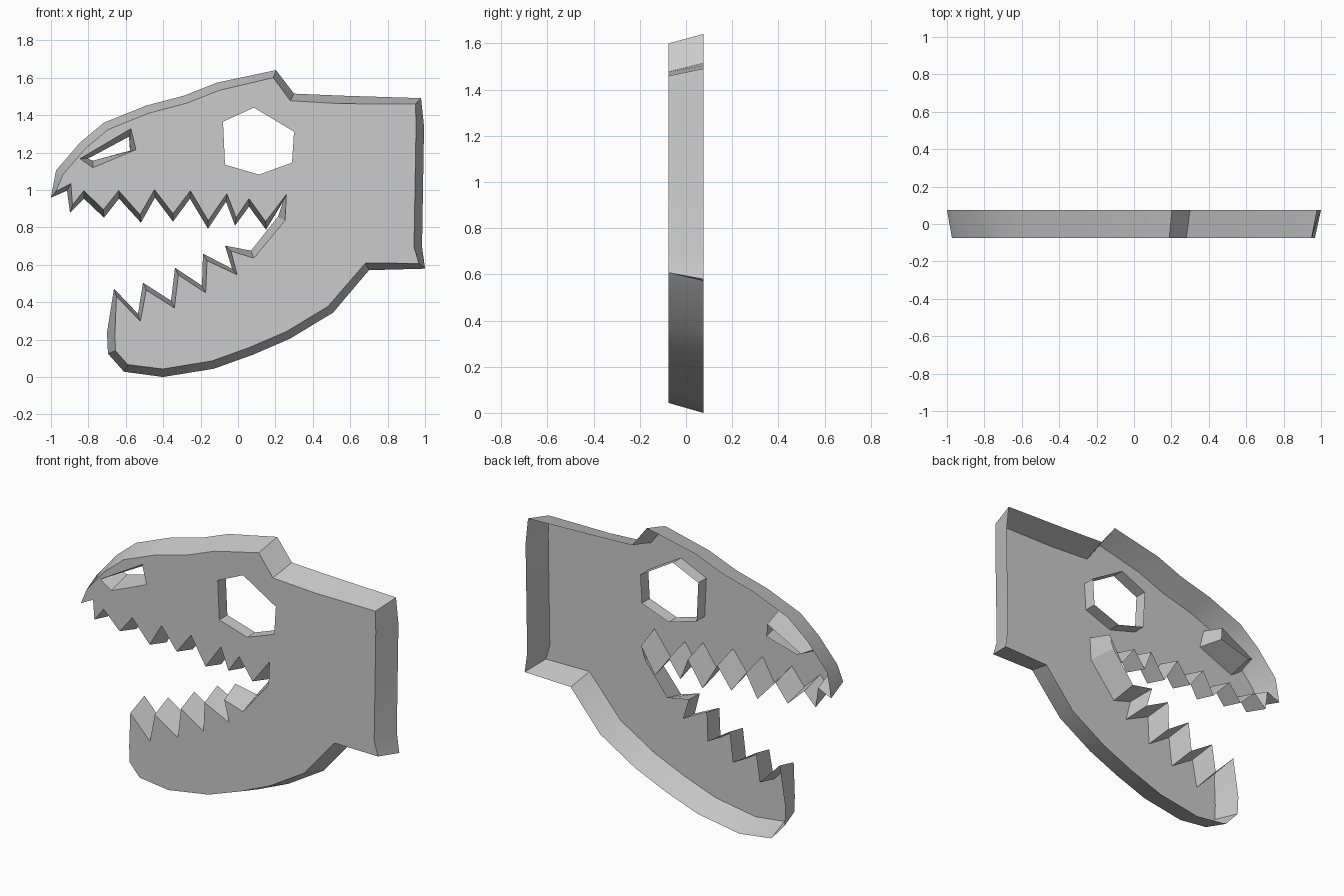
import bpy, bmesh, math
from mathutils import Vector
from mathutils.geometry import tessellate_polygon

if "Cube" in bpy.data.objects:
    bpy.data.objects.remove(bpy.data.objects["Cube"])

UNIT = 187.0      # drawing units per model unit
BASE = 379.3      # drawing height of the ground
HALF = 0.075      # half the plate depth
BEVEL = 0.043     # how far the front outline is drawn in

# Back outline, clockwise from the snout tip, in drawing units
upper = [(51, 200), (56, 173), (80, 145), (104, 125), (146, 108), (184, 98), (217, 85), (276, 72.5)]
neck = [(294, 96), (341, 98), (421, 100.5), (424, 129), (422, 249), (425, 271), (369, 272.5)]
jaw = [(333, 315), (290, 341), (253, 357), (214, 371), (163, 379.3), (124, 374), (108, 356), (107, 335)]
low_teeth = [(114, 291), (138, 316), (143, 285), (171, 303), (175, 270), (202, 288), (203, 256),
             (232, 271), (225, 248), (251, 253), (278, 219)]
up_teeth = [(283, 204), (266, 232), (249, 209), (235, 228), (226, 204), (208, 231), (190, 201), (173, 224),
            (155, 200), (141, 225), (119, 201), (104, 220), (84, 201), (70, 215), (67, 193)]
eye = [(223, 124), (254, 110), (294, 134), (292, 165), (259, 177), (225, 167)]
nostril_front = [(80, 161), (131, 131), (136, 152), (93, 170)]
nostril_back = [(88, 161), (129, 139), (130, 153), (93, 163)]


def to_model(pts):
    return [Vector(((x - 238) / UNIT, (BASE - z) / UNIT)) for x, z in pts]


def draw_in(pts, dist):
    """Move each corner of a clockwise loop inward along its bisector."""
    out = []
    for i, p in enumerate(pts):
        a = (p - pts[i - 1]).normalized()
        b = (pts[(i + 1) % len(pts)] - p).normalized()
        n = Vector((a.y + b.y, -a.x - b.x)).normalized()
        out.append(p + n * dist)
    return out


outline = to_model(upper + neck + jaw + low_teeth + up_teeth)
front = [draw_in(outline, BEVEL), to_model(eye), to_model(nostril_front)]
# Rear edge of each wall and its depth; the back of the shell is open
rear = [(outline, HALF), (to_model(eye), 0.0), (to_model(nostril_back), HALF)]

bm = bmesh.new()


def ring(loop, y):
    return [bm.verts.new((p.x, y, p.y)) for p in loop]


# Front face with the eye and nostril openings
front_rings = [ring(loop, -HALF) for loop in front]
flat = [v for r in front_rings for v in r]
for tri in tessellate_polygon([[p.to_3d() for p in loop] for loop in front]):
    if len(set(tri)) == 3:
        bm.faces.new([flat[i] for i in tri])

# Walls running back from the outline and the openings
for f, (loop, y) in zip(front_rings, rear):
    b = ring(loop, y)
    for i in range(len(f)):
        bm.faces.new((f[i - 1], f[i], b[i], b[i - 1]))

bmesh.ops.recalc_face_normals(bm, faces=bm.faces[:])
if sum(f.normal.y * f.calc_area() for f in bm.faces) > 0:
    bmesh.ops.reverse_faces(bm, faces=bm.faces[:])
bmesh.ops.dissolve_limit(bm, angle_limit=math.radians(0.5), verts=bm.verts[:], edges=bm.edges[:])
mesh = bpy.data.meshes.new("skull_shell")
bm.to_mesh(mesh)
bm.free()
skull = bpy.data.objects.new("skull_shell", mesh)
bpy.context.collection.objects.link(skull)
bpy.context.view_layer.objects.active = skull
skull.select_set(True)
bpy.ops.object.shade_smooth_by_angle(angle=math.radians(30))
